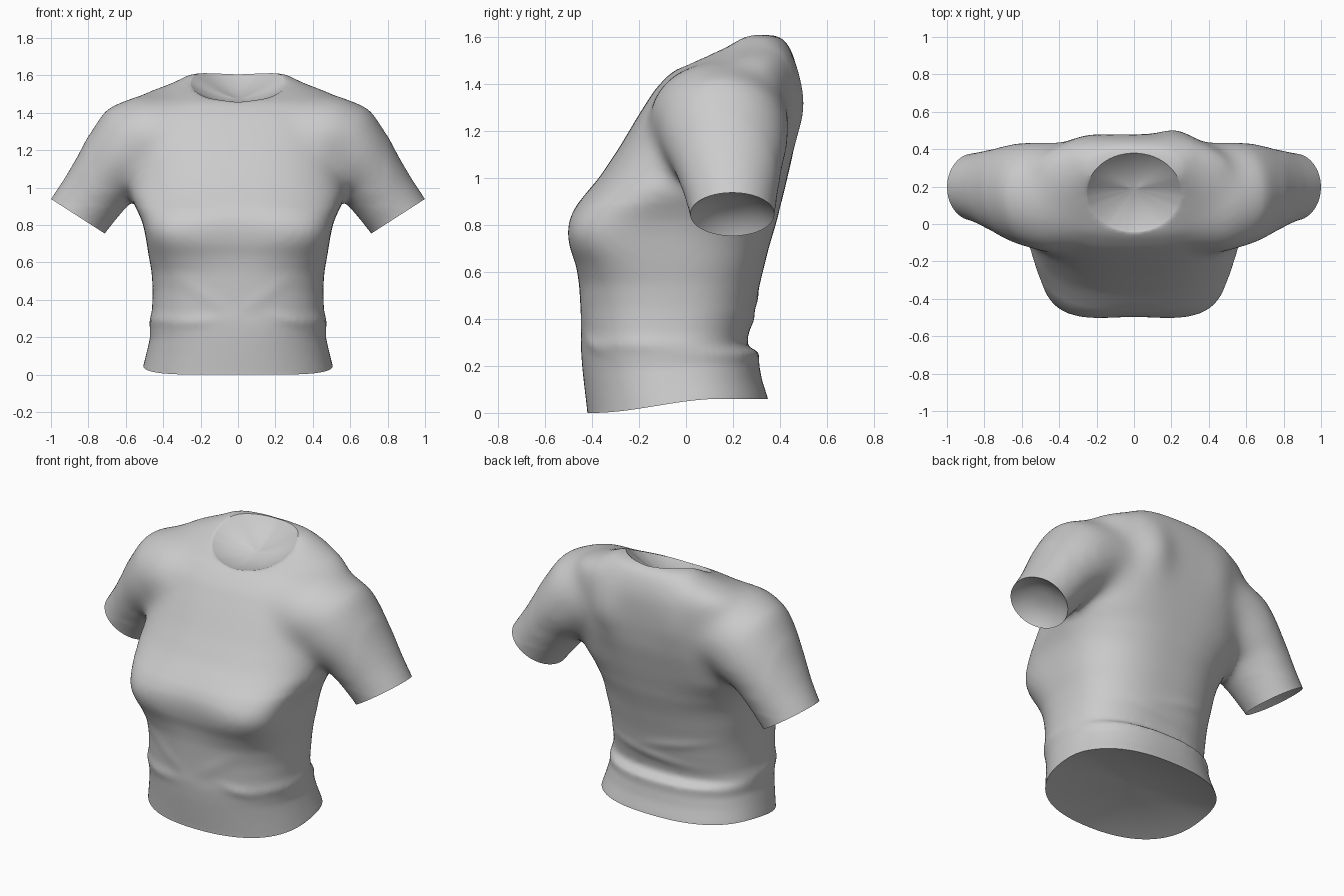
import bpy, bmesh, math
from mathutils import Vector

if "Cube" in bpy.data.objects:
    bpy.data.objects.remove(bpy.data.objects["Cube"])

SEG = 72

def loft(bm, rings):
    """Closed solid through a list of point rings."""
    loops = [[bm.verts.new(p) for p in ring] for ring in rings]
    for a, b in zip(loops, loops[1:]):
        for i in range(SEG):
            j = (i + 1) % SEG
            bm.faces.new((a[i], a[j], b[j], b[i]))
    bm.faces.new(loops[0][::-1])
    bm.faces.new(loops[-1])

def spow(v, n):
    return math.copysign(abs(v) ** (2 / n), v)

def torso_ring(z, hw, yf, yb, nf, nb):
    pts, cy, b = [], (yf + yb) / 2, (yb - yf) / 2
    for i in range(SEG):
        t = math.tau * i / SEG
        n = nf if math.sin(t) < 0 else nb
        pts.append(Vector((hw * spow(math.cos(t), n), cy + b * spow(math.sin(t), n), z)))
    return pts

def sleeve_ring(side, x, y, z, ux, uz, a, b):
    u = Vector((ux, 0, uz)).normalized()
    pts = []
    for i in range(SEG):
        t = math.tau * i / SEG
        p = Vector((x, y, z)) + u * a * math.cos(t) + Vector((0, b * math.sin(t), 0))
        p.x *= side
        pts.append(p)
    return pts

def relax(bm, verts, times):
    for _ in range(times):
        bmesh.ops.smooth_vert(bm, verts=verts, factor=0.5,
                              use_axis_x=True, use_axis_y=True, use_axis_z=True)

def bowl(bm, test, inward, depth, power):
    """Close an opening with a sunken bowl; a higher power is steeper at the rim."""
    edges = [e for e in bm.edges if e.is_boundary and all(test(v.co) for v in e.verts)]
    base = {v for e in edges for v in e.verts}
    centre = sum((v.co for v in base), Vector()) / len(base)
    inward = Vector(inward).normalized()
    steps, s0, drop0 = 10, 1.0, Vector()
    for k in range(1, steps + 1):
        s1 = max(math.cos(math.pi / 2 * k / steps), 0.02)
        drop1 = inward * depth * (1 - s1 ** power)
        geom = bmesh.ops.extrude_edge_only(bm, edges=edges)['geom']
        edges = [g for g in geom if isinstance(g, bmesh.types.BMEdge) and g.is_boundary]
        for v in [g for g in geom if isinstance(g, bmesh.types.BMVert)]:
            v.co = centre + drop1 + (v.co - centre - drop0) * (s1 / s0)
        s0, drop0 = s1, drop1
    verts = list({v for e in edges for v in e.verts})
    bmesh.ops.pointmerge(bm, verts=verts, merge_co=centre + inward * depth)

# torso sections: z, half width, front y, back y, front and back squareness
TORSO = [
    (-0.10, 0.52, -0.42, 0.36, 2.2, 2.4), (0.00, 0.507, -0.42, 0.35, 2.2, 2.4),
    (0.10, 0.487, -0.432, 0.325, 2.2, 2.4), (0.19, 0.47, -0.442, 0.312, 2.25, 2.4),
    (0.26, 0.472, -0.447, 0.312, 2.3, 2.4), (0.285, 0.475, -0.447, 0.256, 2.3, 2.5),
    (0.34, 0.46, -0.445, 0.268, 2.35, 2.5), (0.45, 0.456, -0.45, 0.295, 2.45, 2.5),
    (0.55, 0.462, -0.457, 0.315, 2.65, 2.5), (0.63, 0.477, -0.475, 0.335, 3.1, 2.5),
    (0.70, 0.488, -0.502, 0.352, 3.7, 2.5), (0.76, 0.498, -0.512, 0.37, 4.1, 2.5),
    (0.82, 0.513, -0.505, 0.388, 3.7, 2.6), (0.88, 0.54, -0.475, 0.402, 3.1, 2.6),
    (0.94, 0.572, -0.425, 0.418, 2.6, 2.7), (1.00, 0.575, -0.372, 0.432, 2.5, 2.8),
    (1.13, 0.56, -0.285, 0.462, 2.5, 2.9), (1.27, 0.55, -0.202, 0.478, 2.6, 2.9),
    (1.38, 0.55, -0.132, 0.48, 2.6, 2.8), (1.455, 0.55, -0.06, 0.477, 2.4, 2.6),
    (1.50, 0.52, 0.03, 0.465, 2.3, 2.5), (1.54, 0.41, 0.11, 0.452, 2.4, 2.5),
    (1.58, 0.31, 0.17, 0.43, 2.5, 2.5), (1.613, 0.25, 0.21, 0.395, 2.5, 2.5),
]
# sleeve sections: centre, across direction, half sizes
SLEEVE = [
    (0.30, 0.14, 1.25, 0.0, 1.0, 0.25, 0.29), (0.46, 0.14, 1.25, 0.3, 0.95, 0.255, 0.30),
    (0.55, 0.155, 1.215, 0.6, 0.8, 0.263, 0.285), (0.62, 0.165, 1.14, 0.78, 0.62, 0.229, 0.272),
    (0.70, 0.178, 1.06, 0.84, 0.54, 0.192, 0.24), (0.78, 0.19, 0.952, 0.84, 0.54, 0.178, 0.205),
    (0.857, 0.198, 0.847, 0.84, 0.54, 0.173, 0.18),
    (0.911, 0.198, 0.763, 0.84, 0.54, 0.171, 0.175),
]

# overlapping solids, fused by a voxel remesh
bm = bmesh.new()
loft(bm, [torso_ring(*r) for r in TORSO])
for side in (1, -1):
    loft(bm, [sleeve_ring(side, *r) for r in SLEEVE])
bmesh.ops.recalc_face_normals(bm, faces=bm.faces)
me = bpy.data.meshes.new("shirt")
bm.to_mesh(me)
bm.free()
shirt = bpy.data.objects.new("shirt", me)
bpy.context.collection.objects.link(shirt)
bpy.context.view_layer.objects.active = shirt
shirt.select_set(True)
mod = shirt.modifiers.new("fuse", 'REMESH')
mod.mode = 'VOXEL'
mod.voxel_size = 0.016
bpy.ops.object.modifier_apply(modifier=mod.name)

# relax the surface, most of all around the armholes
bm = bmesh.new()
bm.from_mesh(shirt.data)
relax(bm, bm.verts[:], 3)
relax(bm, [v for v in bm.verts if v.co.z > 0.45], 8)
relax(bm, [v for v in bm.verts if 0.32 < abs(v.co.x) < 0.8 and v.co.z > 0.98], 30)
relax(bm, [v for v in bm.verts if v.co.z > 0.9], 10)

# soft forms and folds: front/back, x, z, length, thickness, tilt, height
FORMS = [
    (-1, 0.0, 0.74, 0.18, 0.14, 0, -0.012),
    (-1, -0.18, 0.42, 0.16, 0.04, -0.6, 0.004), (-1, 0.14, 0.42, 0.16, 0.04, 0.6, 0.004),
    (-1, 0.28, 0.29, 0.10, 0.03, -0.3, 0.007), (-1, -0.24, 0.28, 0.14, 0.03, 0.1, 0.006),
    (1, 0.22, 1.31, 0.10, 0.15, 0, 0.030), (1, -0.24, 1.31, 0.10, 0.15, 0, 0.008),
    (1, 0.05, 0.40, 0.25, 0.03, 0.1, 0.008), (1, -0.12, 0.50, 0.22, 0.03, -0.2, 0.006),
]
bm.normal_update()
for v in bm.verts:
    x, z, ny = v.co.x, v.co.z, v.normal.y
    d = 0
    for s, fx, fz, ln, th, tilt, h in FORMS:
        dx, dz = x - fx, z - fz
        p = (dx * math.cos(tilt) + dz * math.sin(tilt)) / ln
        q = (dz * math.cos(tilt) - dx * math.sin(tilt)) / th
        d += h * max(0, s * ny) * math.exp(-p * p - q * q)
    v.co += v.normal * d

# sleeve openings
for side in (1, -1):
    part = [f for f in bm.faces if all(v.co.x * side > 0.62 for v in f.verts)]
    geom = set(part) | {e for f in part for e in f.edges} | {v for f in part for v in f.verts}
    bmesh.ops.bisect_plane(bm, geom=list(geom), plane_co=(0.857 * side, 0, 0.847),
                           plane_no=(0.54 * side, 0, -0.84), clear_outer=True)

# hem: level cut, then raised towards the back
bmesh.ops.bisect_plane(bm, geom=bm.verts[:] + bm.edges[:] + bm.faces[:],
                       plane_co=(0, 0, 0), plane_no=(0, 0, -1), clear_outer=True)
for v in bm.verts:
    if v.co.z < 0.25:
        t = min(1, max(0, (v.co.y + 0.4) / 0.55))
        v.co.z += 0.06 * t * t * (3 - 2 * t) * (1 - v.co.z / 0.25)

# neck opening: remove the oval and true up its rim
CY, RX, RY = 0.167, 0.253, 0.212

def oval(co):
    return math.hypot(co.x / RX, (co.y - CY) / RY)

bmesh.ops.delete(bm, geom=[v for v in bm.verts if v.co.z > 1.3 and oval(v.co) < 0.985],
                 context='VERTS')
rim = [v for v in bm.verts if v.is_boundary and v.co.z > 1.3]
for _ in range(5):
    new = {}
    for v in rim:
        near = [e.other_vert(v).co for e in v.link_edges if e.is_boundary]
        new[v] = v.co * 0.5 + sum(near, Vector()) * (0.5 / len(near))
    for v, co in new.items():
        r = oval(co)
        v.co = (co.x / r, CY + (co.y - CY) / r, co.z)
relax(bm, list({e.other_vert(v) for v in rim for e in v.link_edges} - set(rim)), 1)

# the openings are closed by sunken bowls
bowl(bm, lambda c: c.z > 1.3, (0, 0.3, -1), 0.075, 2)
bowl(bm, lambda c: c.z < 0.1, (0, 0, 1), 0.06, 2)
for side in (1, -1):
    bowl(bm, lambda c: c.x * side > 0.6 and 0.5 < c.z < 1.2, (-0.54 * side, 0, 0.84), 0.06, 2.5)

bmesh.ops.recalc_face_normals(bm, faces=bm.faces)
bm.to_mesh(shirt.data)
bm.free()
bpy.ops.object.shade_smooth_by_angle(angle=math.radians(45))
